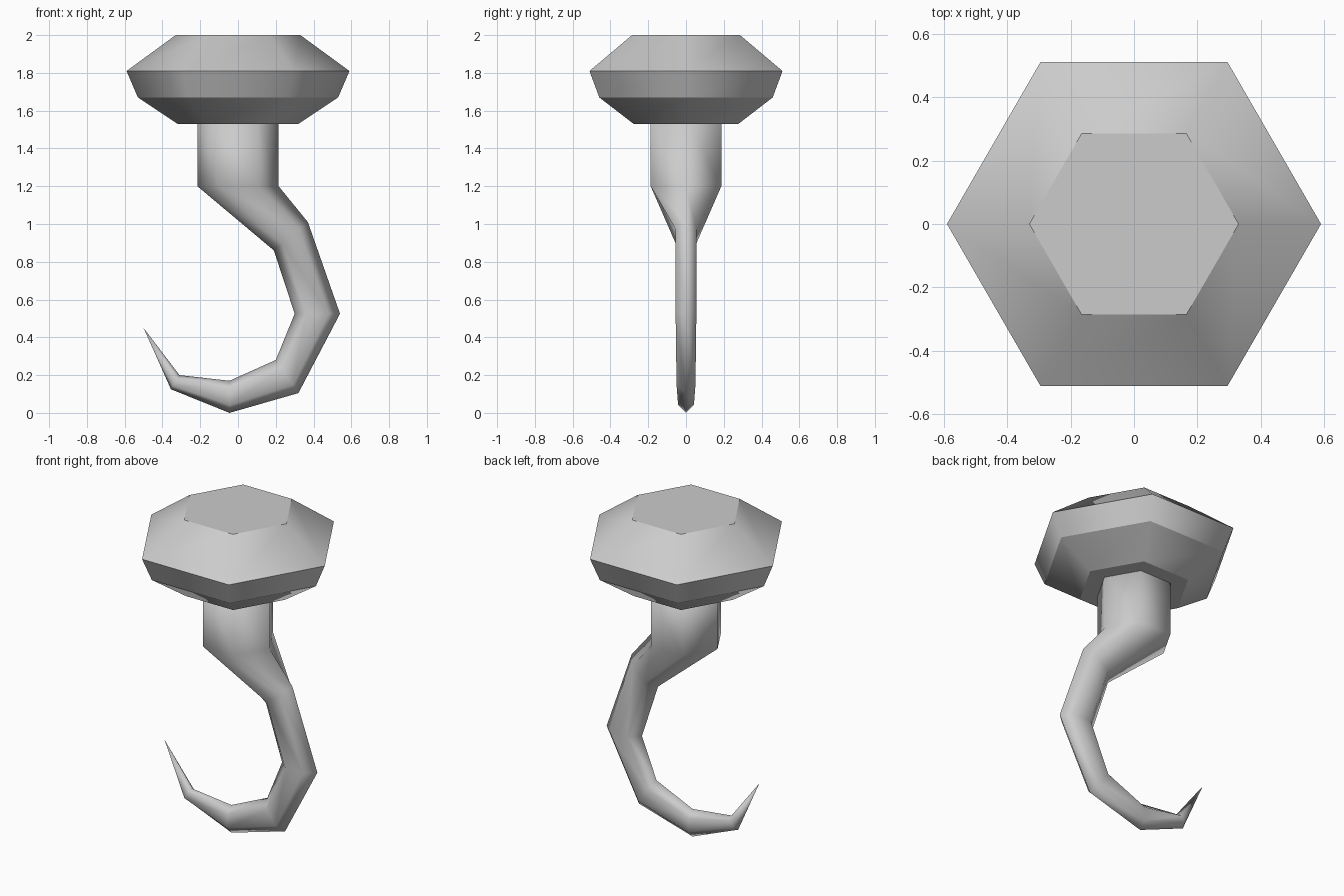
import bpy, bmesh
from math import cos, sin, pi
from mathutils import Vector

cube = bpy.data.objects.get("Cube")
if cube:
    bpy.data.objects.remove(cube)

# Single grey metal
metal = bpy.data.materials.new("grey metal")
metal.use_nodes = True
grey = (0.6, 0.6, 0.6, 1)
metal.diffuse_color = grey
metal.node_tree.nodes["Principled BSDF"].inputs["Base Color"].default_value = grey


def hexagon(centre, axis, half_depth):
    """Six points round a centre: corners lie along axis, flats face +-y."""
    side = Vector((0, half_depth / sin(pi / 3), 0))
    return [centre + axis * cos(i * pi / 3) + side * sin(i * pi / 3) for i in range(6)]


def loft(name, rings, tip=None, sharp_rings=False):
    """Bridge hexagonal rings, closing the end with a cap or a point."""
    bm = bmesh.new()
    loops = [[bm.verts.new(p) for p in ring] for ring in rings]
    for a, b in zip(loops, loops[1:]):
        for i in range(6):
            j = (i + 1) % 6
            bm.faces.new((a[i], a[j], b[j], b[i]))
    bm.faces.new(loops[0])
    if tip:
        point = bm.verts.new(tip)
        for i in range(6):
            bm.faces.new((loops[-1][i], loops[-1][(i + 1) % 6], point))
    else:
        bm.faces.new(loops[-1])
    bmesh.ops.recalc_face_normals(bm, faces=bm.faces)
    for f in bm.faces:
        f.smooth = True
    if sharp_rings:
        for loop in loops:
            for i in range(6):
                bm.edges.get((loop[i], loop[(i + 1) % 6])).smooth = False
    mesh = bpy.data.meshes.new(name)
    bm.to_mesh(mesh)
    bm.free()
    mesh.materials.append(metal)
    obj = bpy.data.objects.new(name, mesh)
    bpy.context.collection.objects.link(obj)
    return obj


# Faceted head: (height, corner radius)
head = [(1.53, 0.32), (1.67, 0.53), (1.81, 0.59), (2.0, 0.33)]
loft("head", [hexagon(Vector((0, 0, z)), Vector((r, 0, 0)), r * sin(pi / 3))
              for z, r in head], sharp_rings=True)

# Shank and hook: inner x, z, outer x, z, half depth
sections = [
    (-0.215, 1.56, 0.215, 1.56, 0.187),
    (-0.215, 1.20, 0.215, 1.20, 0.187),
    (0.19, 0.86, 0.37, 1.01, 0.055),
    (0.30, 0.525, 0.54, 0.525, 0.055),
    (0.20, 0.28, 0.32, 0.105, 0.05),
    (-0.045, 0.17, -0.045, 0.0, 0.042),
    (-0.31, 0.20, -0.355, 0.125, 0.03),
]
rings = []
for xi, zi, xo, zo, depth in sections:
    inner, outer = Vector((xi, 0, zi)), Vector((xo, 0, zo))
    rings.append(hexagon((inner + outer) / 2, (outer - inner) / 2, depth))
loft("hook", rings, tip=(-0.5, 0, 0.45))
